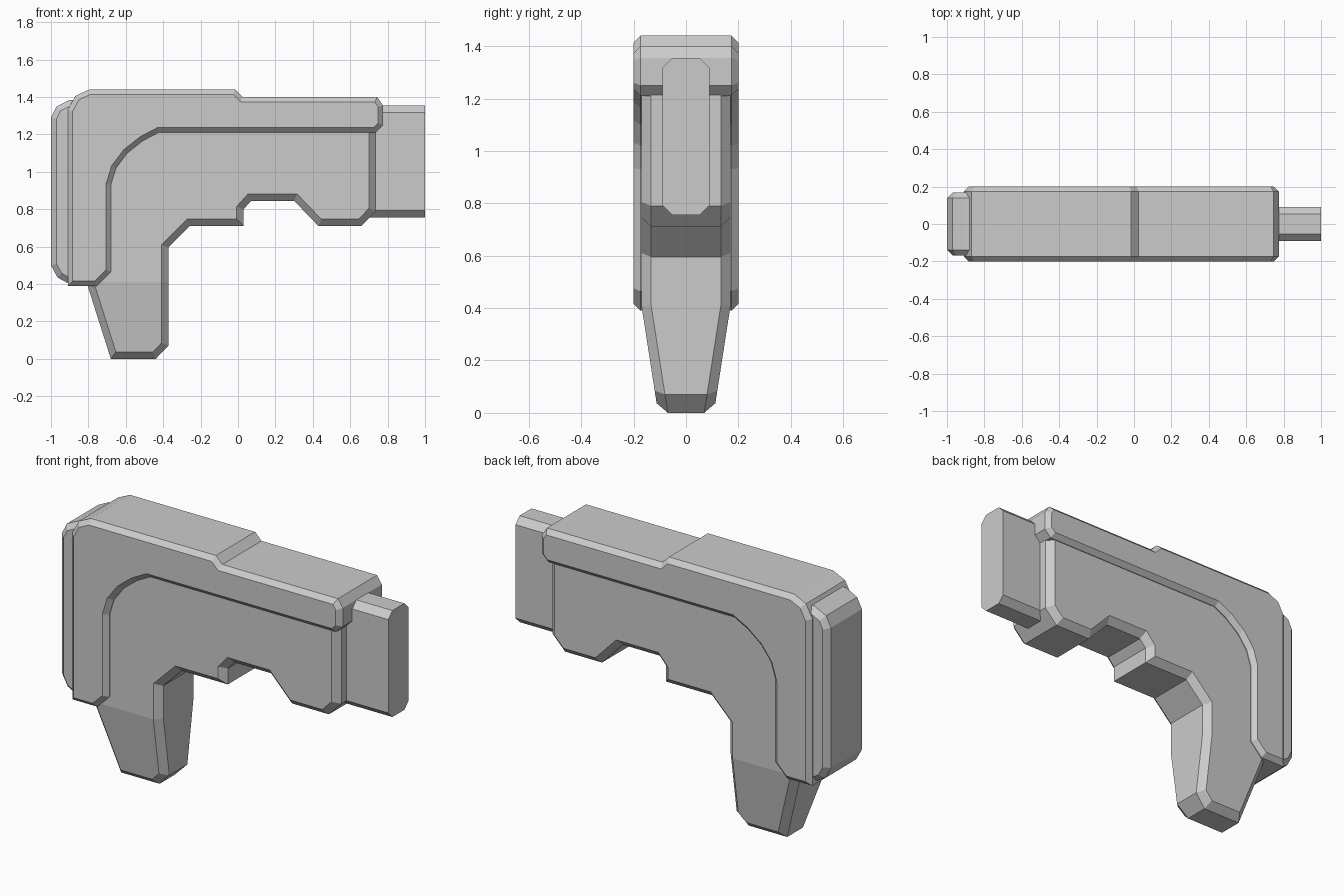
import bpy
import bmesh

cube = bpy.data.objects.get("Cube")
if cube:
    bpy.data.objects.remove(cube, do_unlink=True)

grey = bpy.data.materials.new("plain grey")
grey.use_nodes = True
grey.diffuse_color = (0.6, 0.6, 0.6, 1)
grey.node_tree.nodes["Principled BSDF"].inputs["Base Color"].default_value = (0.6, 0.6, 0.6, 1)


def slab(name, outline, half_width, chamfer, taper=None):
    """Extrude an x-z outline across y and chamfer the rims of both sides."""
    bm = bmesh.new()
    face = bm.faces.new([bm.verts.new((x, -half_width, z)) for x, z in outline])
    geom = bmesh.ops.extrude_face_region(bm, geom=[face])["geom"]
    for v in geom:
        if isinstance(v, bmesh.types.BMVert):
            v.co.y = half_width
    bmesh.ops.recalc_face_normals(bm, faces=bm.faces[:])
    if chamfer:
        rims = [e for e in bm.edges
                if abs(e.verts[0].co.y - e.verts[1].co.y) < 0.001]
        bmesh.ops.bevel(bm, geom=rims, offset=chamfer, offset_type='OFFSET',
                        segments=1, profile=0.5, affect='EDGES', clamp_overlap=False)
    if taper:
        # Narrow everything below the taper height
        start, slope = taper
        bmesh.ops.bisect_plane(bm, geom=bm.verts[:] + bm.edges[:] + bm.faces[:],
                               plane_co=(0, 0, start), plane_no=(0, 0, 1))
        for v in bm.verts:
            shift = max(0, start - v.co.z) * slope
            v.co.y += -shift if v.co.y > 0 else shift
    mesh = bpy.data.meshes.new(name)
    bm.to_mesh(mesh)
    bm.free()
    mesh.materials.append(grey)
    obj = bpy.data.objects.new(name, mesh)
    bpy.context.collection.objects.link(obj)
    return obj


# Grip and lower frame, narrowing toward the foot of the grip
slab("grip_frame", [
    (-0.68, 0), (-0.44, 0), (-0.372, 0.07), (-0.372, 0.595), (-0.257, 0.71),
    (0.03, 0.71), (0.03, 0.8), (0.07, 0.845), (0.3, 0.845), (0.43, 0.71),
    (0.66, 0.71), (0.738, 0.79), (0.738, 1.3), (-0.8, 1.3), (-0.81, 0.41),
], 0.17, 0.037, taper=(0.41, 0.155))

# Wider upper cover that wraps over the top and down the back
slab("upper_cover", [
    (-0.91, 0.39), (-0.755, 0.39), (-0.68, 0.465), (-0.68, 0.93), (-0.652, 1.02),
    (-0.592, 1.1), (-0.51, 1.165), (-0.425, 1.21), (0.735, 1.21), (0.775, 1.25),
    (0.775, 1.355), (0.745, 1.4), (0.025, 1.4), (-0.015, 1.44), (-0.795, 1.44),
    (-0.87, 1.405), (-0.91, 1.33),
], 0.2, 0.026)

# Rounded plate on the back
slab("back_plate", [
    (-0.85, 0.405), (-0.91, 0.405), (-0.965, 0.435), (-1, 0.5),
    (-1, 1.29), (-0.97, 1.35), (-0.9, 1.385), (-0.85, 1.385),
], 0.168, 0.03)

# Narrow nose block with its four long edges chamfered
nose = slab("nose_block", [(0.65, 0.755), (1, 0.755), (1, 1.355), (0.65, 1.355)], 0.09, 0)
bm = bmesh.new()
bm.from_mesh(nose.data)
long_edges = [e for e in bm.edges if abs(e.verts[0].co.x - e.verts[1].co.x) > 0.1]
bmesh.ops.bevel(bm, geom=long_edges, offset=0.037, segments=1, profile=0.5, affect='EDGES')
bm.to_mesh(nose.data)
bm.free()
